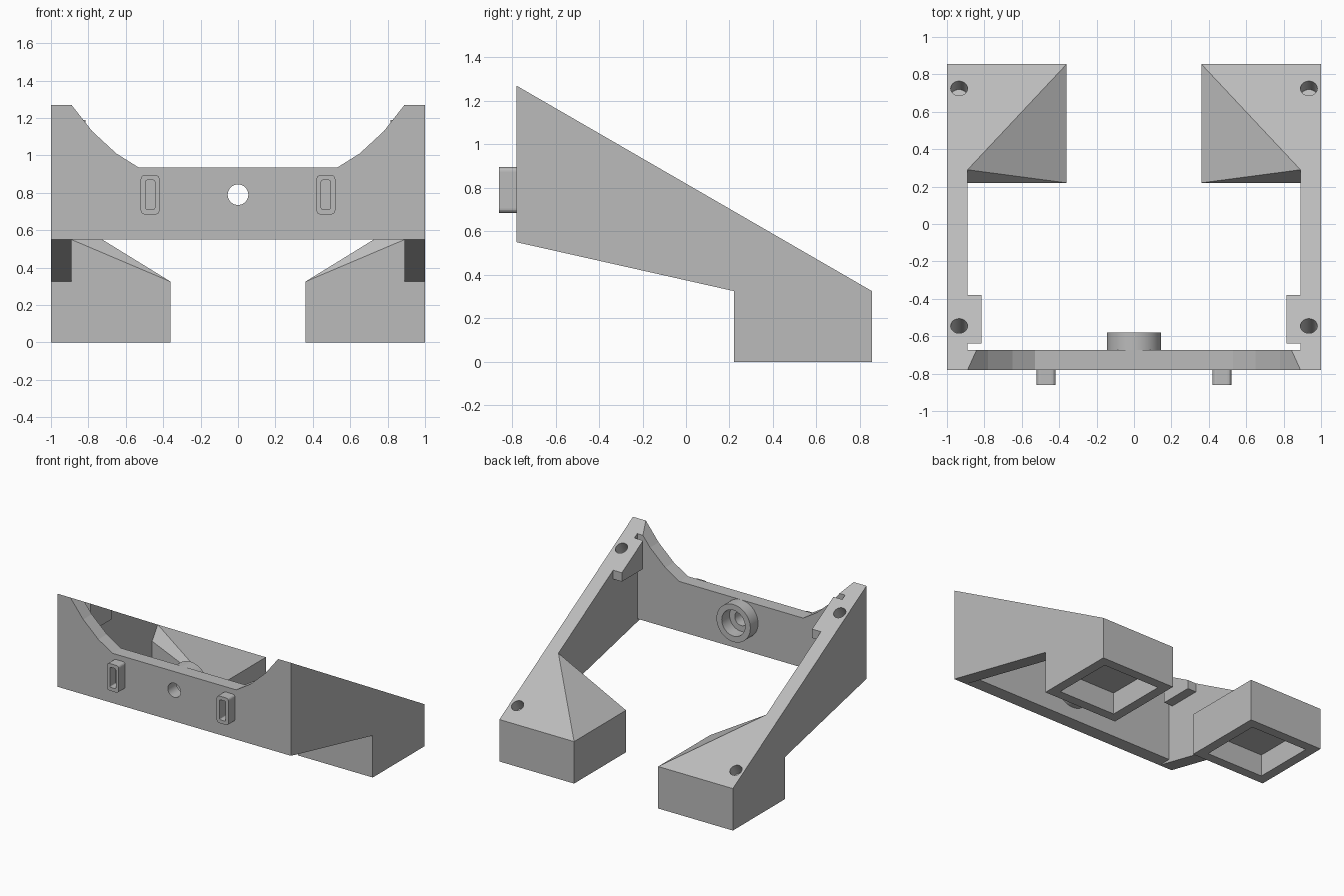
import bpy
import bmesh
from math import cos, sin, pi, radians, atan2
from mathutils import Matrix, Vector

cube = bpy.data.objects.get("Cube")
if cube:
    bpy.data.objects.remove(cube, do_unlink=True)

grey = bpy.data.materials.new("plain grey")
grey.use_nodes = True
grey.diffuse_color = (0.5, 0.5, 0.5, 1)
grey.node_tree.nodes["Principled BSDF"].inputs["Base Color"].default_value = (0.5, 0.5, 0.5, 1)

FRONT, PLATE_BACK, FOOT_FRONT, BACK = -0.78, -0.675, 0.22, 0.855
WALL_IN, FOOT_IN, FOOT_TOP, PEAK, BASE = 0.89, 0.36, 0.325, 1.27, 0.55
SLOPE = (PEAK - FOOT_TOP) / (BACK - FRONT)
UP = Vector((0, SLOPE, 1)).normalized()


def top(y):
    """Height of the sloping top plane."""
    return FOOT_TOP + SLOPE * (BACK - y)


def finish(name, bm):
    bmesh.ops.recalc_face_normals(bm, faces=bm.faces[:])
    mesh = bpy.data.meshes.new(name)
    bm.to_mesh(mesh)
    bm.free()
    mesh.materials.append(grey)
    obj = bpy.data.objects.new(name, mesh)
    bpy.context.collection.objects.link(obj)
    return obj


def prism(name, outline, axis, lo, hi, cut=None):
    """Extrude an outline along x (points are y, z) or along y (points are x, z)."""
    bm = bmesh.new()
    place = (lambda a, b: (lo, a, b)) if axis == "x" else (lambda a, b: (a, lo, b))
    face = bm.faces.new([bm.verts.new(place(a, b)) for a, b in outline])
    new = bmesh.ops.extrude_face_region(bm, geom=[face])["geom"]
    move = Vector((hi - lo, 0, 0)) if axis == "x" else Vector((0, hi - lo, 0))
    bmesh.ops.translate(bm, vec=move, verts=[g for g in new if isinstance(g, bmesh.types.BMVert)])
    if cut:
        bmesh.ops.recalc_face_normals(bm, faces=bm.faces[:])
        bmesh.ops.bisect_plane(bm, geom=bm.verts[:] + bm.edges[:] + bm.faces[:], dist=1e-5,
                               plane_co=cut[0], plane_no=cut[1], clear_outer=True)
        bmesh.ops.holes_fill(bm, edges=[e for e in bm.edges if e.is_boundary])
    return finish(name, bm)


def box(name, x0, x1, y0, y1, z0, z1):
    return prism(name, [(y0, z0), (y1, z0), (y1, z1), (y0, z1)], "x", min(x0, x1), max(x0, x1))


def hull(name, points):
    bm = bmesh.new()
    for p in points:
        bm.verts.new(p)
    bmesh.ops.convex_hull(bm, input=bm.verts[:])
    return finish(name, bm)


def cylinder(name, start, end, radius):
    start, end = Vector(start), Vector(end)
    axis = end - start
    turn = axis.to_track_quat("Z", "Y").to_matrix().to_4x4()
    bm = bmesh.new()
    bmesh.ops.create_cone(bm, cap_ends=True, segments=48, radius1=radius, radius2=radius,
                          depth=axis.length, matrix=Matrix.Translation((start + end) / 2) @ turn)
    return finish(name, bm)


def rounded(cx, cz, w, h, r):
    """Rounded rectangle outline."""
    pts = []
    for i, (sx, sz) in enumerate([(1, 1), (-1, 1), (-1, -1), (1, -1)]):
        for k in range(5):
            a = (i + k / 4) * pi / 2
            pts.append((cx + sx * (w / 2 - r) + r * cos(a), cz + sz * (h / 2 - r) + r * sin(a)))
    return pts


def combine(obj, others, operation):
    """Apply booleans and remove the helper solids."""
    for other in others:
        mod = obj.modifiers.new("cut", "BOOLEAN")
        mod.operation, mod.solver, mod.object = operation, "EXACT", other
        other.hide_render = True
        bpy.context.view_layer.update()
        mesh = bpy.data.meshes.new_from_object(obj.evaluated_get(bpy.context.evaluated_depsgraph_get()))
        obj.modifiers.clear()
        obj.data = mesh
        bpy.data.objects.remove(other, do_unlink=True)


def tidy(obj):
    """Merge coplanar faces and smooth only the round surfaces."""
    bm = bmesh.new()
    bm.from_mesh(obj.data)
    bmesh.ops.remove_doubles(bm, verts=bm.verts[:], dist=1e-4)
    bmesh.ops.dissolve_limit(bm, angle_limit=0.01, verts=bm.verts[:], edges=bm.edges[:])
    bm.to_mesh(obj.data)
    bm.free()
    bpy.ops.object.select_all(action="DESELECT")
    obj.select_set(True)
    bpy.context.view_layer.objects.active = obj
    bpy.ops.object.shade_smooth_by_angle(angle=radians(8.5))


# Front plate with a dished top edge, trimmed to the sloping plane
dish = [(WALL_IN, PEAK), (0.78, 1.13), (0.65, 1.01), (0.53, 0.935)]
outline = [(-WALL_IN, BASE), (WALL_IN, BASE)] + dish + [(-x, z) for x, z in reversed(dish)]
frame = prism("frame", outline, "y", FRONT, PLATE_BACK, cut=((0, FRONT, PEAK), UP))

solids, cutters = [], []
wall = [(FRONT, BASE), (FOOT_FRONT, FOOT_TOP), (FOOT_FRONT, 0), (BACK, 0), (BACK, FOOT_TOP), (FRONT, PEAK)]
for s in (-1, 1):
    # Side wall
    solids.append(prism("side_wall", wall, "x", min(s, s * WALL_IN), max(s, s * WALL_IN)))
    # Foot with its faceted gusset
    foot = [(x, y, 0) for x in (FOOT_IN, WALL_IN) for y in (FOOT_FRONT, BACK)]
    foot += [(FOOT_IN, FOOT_FRONT, FOOT_TOP), (FOOT_IN, BACK, FOOT_TOP), (WALL_IN, BACK, FOOT_TOP),
             (WALL_IN, FOOT_FRONT, BASE), (WALL_IN, 0.29, top(0.29))]
    solids.append(hull("foot", [(s * x, y, z) for x, y, z in foot]))
    # Screw boss on the inner side of the wall
    y0, y1 = -0.64, -0.38
    boss = [(y0, 0.97), (y1, 0.97), (y1, top(y1)), (y0, top(y0))]
    solids.append(prism("screw_boss", boss, "x", s * 0.815, s * WALL_IN))
    # Pocket under the foot, and screw holes square to the slope
    cutters.append(box("foot_pocket", s * 0.435, s * 0.925, 0.295, 0.78, -0.1, 0.17))
    for y, depth in ((-0.545, 0.15), (0.725, 0.09)):
        mouth = Vector((s * 0.935, y, top(y)))
        cutters.append(cylinder("screw_hole", mouth - UP * depth, mouth + UP * 0.1, 0.045))

cutters.append(cylinder("centre_hole", (0, FRONT - 0.1, 0.79), (0, PLATE_BACK + 0.1, 0.79), 0.055))
combine(frame, solids, "UNION")
combine(frame, cutters, "DIFFERENCE")
tidy(frame)

# Ring behind the centre hole
ring = cylinder("centre_ring", (0, PLATE_BACK, 0.79), (0, -0.58, 0.79), 0.145)
combine(ring, [cylinder("ring_bore", (0, PLATE_BACK - 0.1, 0.79), (0, -0.5, 0.79), 0.1)], "DIFFERENCE")
tidy(ring)

# Slotted tabs on the front
for s, name in ((1, "left_tab"), (-1, "right_tab")):
    tab = prism(name, rounded(s * 0.47, 0.79, 0.1, 0.21, 0.02), "y", -0.86, FRONT)
    slot = prism("tab_slot", rounded(s * 0.47, 0.79, 0.05, 0.155, 0.008), "y", -0.9, FRONT - 0.01)
    combine(tab, [slot], "DIFFERENCE")
    tidy(tab)
